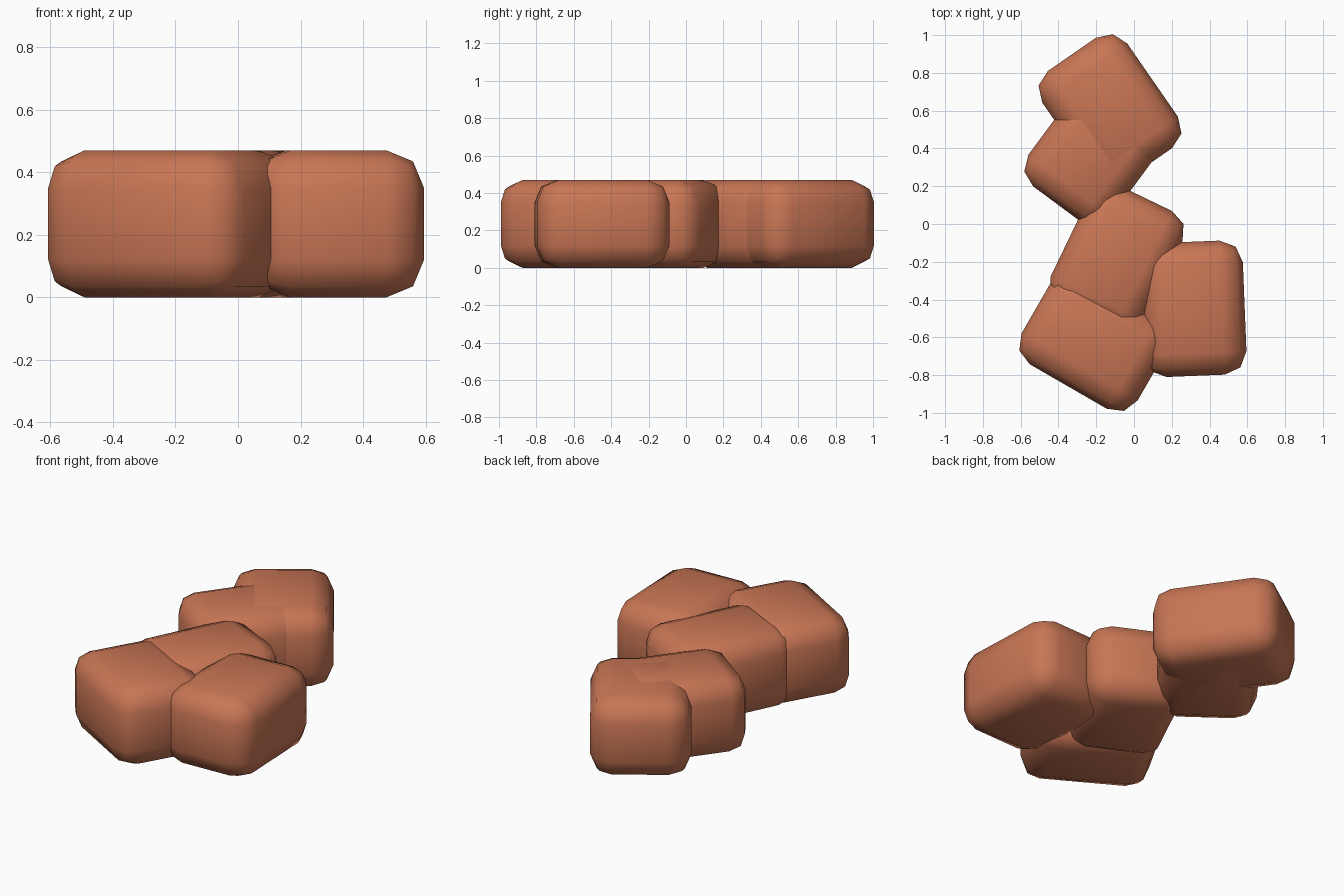
import bpy
import bmesh
from math import radians

cube = bpy.data.objects.get("Cube")
if cube:
    bpy.data.objects.remove(cube, do_unlink=True)

# Fired clay colour shared by every brick
clay = bpy.data.materials.new("terracotta")
clay.use_nodes = True
colour = (0.58, 0.18, 0.09, 1)
clay.diffuse_color = colour
bsdf = clay.node_tree.nodes["Principled BSDF"]
bsdf.inputs["Base Color"].default_value = colour
bsdf.inputs["Roughness"].default_value = 0.8

WIDTH, LENGTH, HEIGHT, ROUNDING = 0.548, 0.71, 0.47, 0.12


def rounded_brick_mesh():
    """Box with soft two-step edges, shaded smooth."""
    bm = bmesh.new()
    bmesh.ops.create_cube(bm, size=1)
    bmesh.ops.scale(bm, vec=(WIDTH, LENGTH, HEIGHT), verts=bm.verts)
    bmesh.ops.bevel(bm, geom=bm.edges[:], offset=ROUNDING, offset_type='OFFSET',
                    segments=2, profile=0.5, affect='EDGES')
    for face in bm.faces:
        face.smooth = True
    mesh = bpy.data.meshes.new("rounded_brick")
    bm.to_mesh(mesh)
    bm.free()
    mesh.materials.append(clay)
    return mesh


# Loose row of bricks: name, x, y, turn in degrees
bricks = [
    ("back_brick", -0.127, 0.606, 34.7),
    ("back_middle_brick", -0.199, 0.393, -36.5),
    ("middle_brick", -0.092, -0.184, -25.7),
    ("front_right_brick", -0.211, -0.623, 60),
    ("front_left_brick", 0.312, -0.449, 2.3),
]
brick_mesh = rounded_brick_mesh()
for name, x, y, turn in bricks:
    brick = bpy.data.objects.new(name, brick_mesh)
    brick.location = (x, y, HEIGHT / 2)
    brick.rotation_euler.z = radians(turn)
    bpy.context.collection.objects.link(brick)
